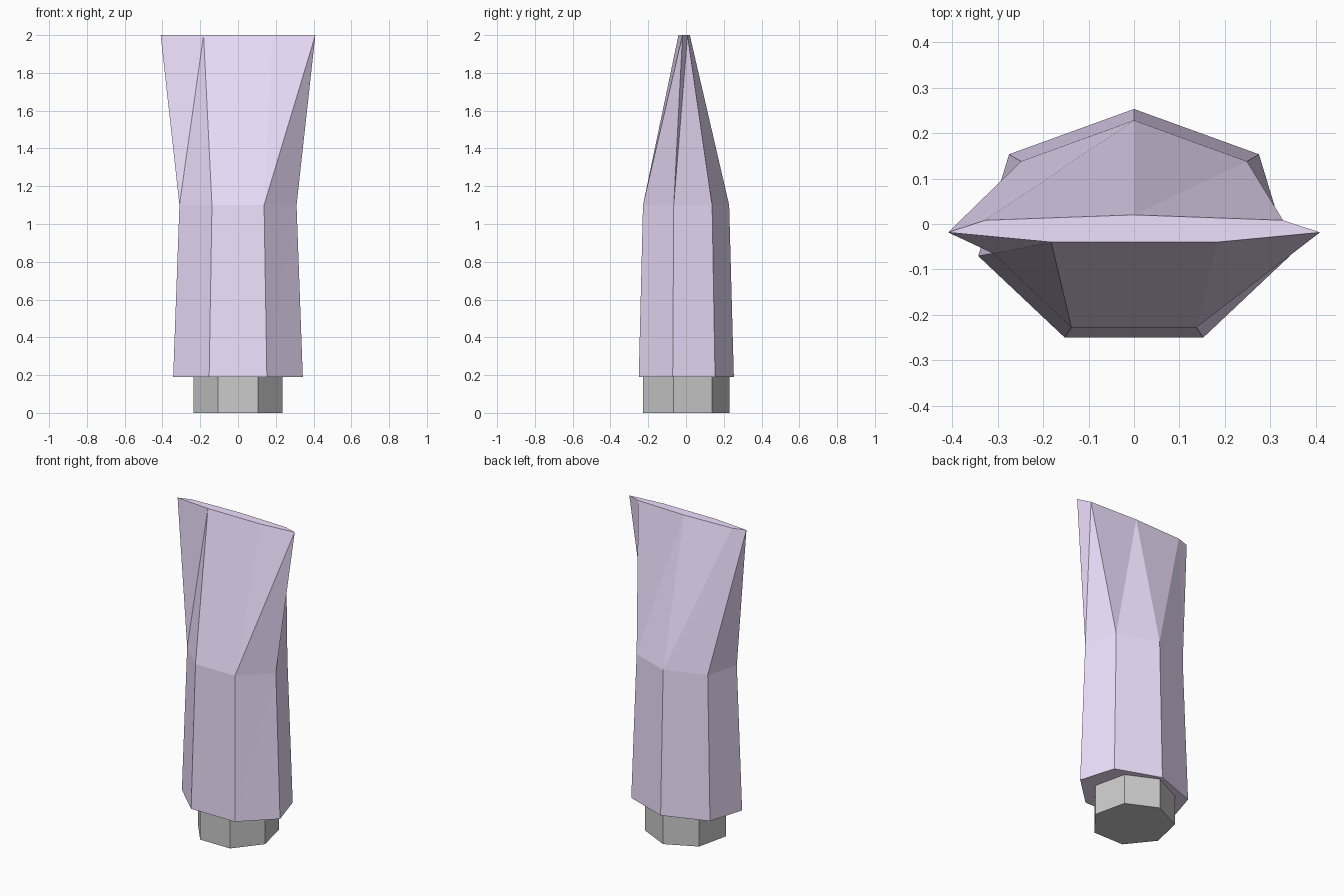
import bpy, bmesh, math

if "Cube" in bpy.data.objects:
    bpy.data.objects.remove(bpy.data.objects["Cube"])

SIDES = 7
Y_OFF = -0.0115  # centres the seven-sided outline in y


def loft(name, rings, color=None):
    """Stack of seven-sided rings (z, x radius, y radius), closed at both ends."""
    bm = bmesh.new()
    loops = []
    for z, rx, ry in rings:
        angles = [math.pi / 2 + i * math.tau / SIDES for i in range(SIDES)]
        loops.append([bm.verts.new((rx * math.cos(a), ry * math.sin(a) + Y_OFF, z))
                      for a in angles])
    for low, up in zip(loops, loops[1:]):
        for i in range(SIDES):
            j = (i + 1) % SIDES
            # fixed diagonal, since the flattened sides are twisted
            bm.faces.new((low[i], low[j], up[j]))
            bm.faces.new((low[i], up[j], up[i]))
    bm.faces.new(loops[0][::-1])
    bm.faces.new(loops[-1])
    # merge the planar pairs back into quads
    bmesh.ops.dissolve_limit(bm, angle_limit=math.radians(0.5),
                             verts=bm.verts, edges=bm.edges)
    mesh = bpy.data.meshes.new(name)
    bm.to_mesh(mesh)
    bm.free()
    obj = bpy.data.objects.new(name, mesh)
    bpy.context.collection.objects.link(obj)
    if color:
        mat = bpy.data.materials.new(name + "_color")
        mat.diffuse_color = color
        mat.use_nodes = True
        mat.node_tree.nodes["Principled BSDF"].inputs["Base Color"].default_value = mat.diffuse_color
        mesh.materials.append(mat)
    return obj


# Grey cap at the foot
loft("cap", [(0, 0.241, 0.241), (0.19, 0.241, 0.241)])

# Squeeze tube: oval body pinched into a wide flat crimp
loft("tube", [(0.19, 0.352, 0.2648), (1.1, 0.318, 0.240), (2.0, 0.42, 0.0316)],
     (0.87, 0.75, 1.0, 1))
